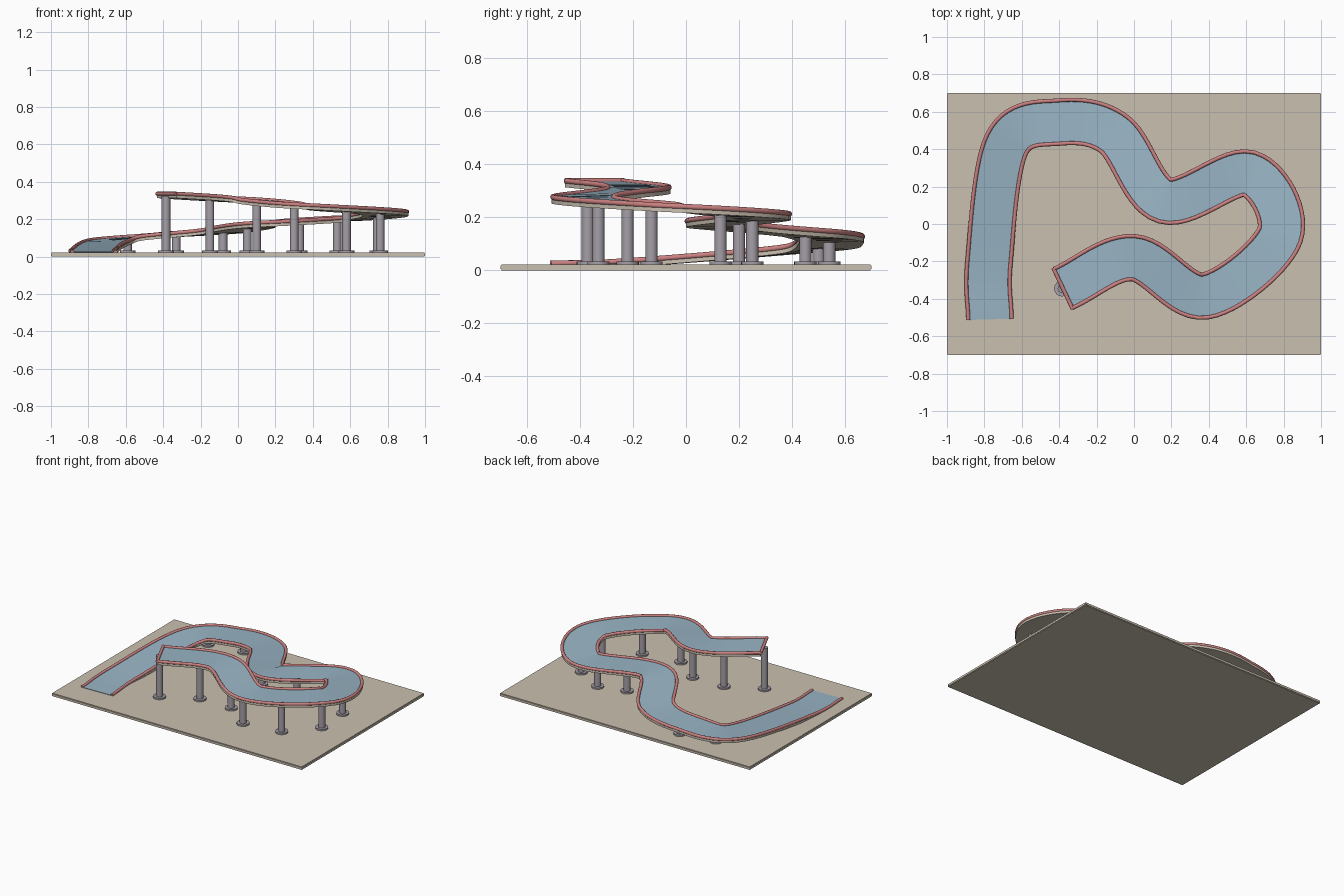
import bpy, bmesh, math
from mathutils import Vector

if "Cube" in bpy.data.objects:
    bpy.data.objects.remove(bpy.data.objects["Cube"])


def material(name, rgb):
    m = bpy.data.materials.new(name)
    m.diffuse_color = (*rgb, 1)
    m.use_nodes = True
    m.node_tree.nodes["Principled BSDF"].inputs["Base Color"].default_value = m.diffuse_color
    return m


BLUE = material("blue", (0.32, 0.46, 0.56))
RED = material("red", (0.60, 0.22, 0.22))
SAND = material("sand", (0.60, 0.53, 0.44))
METAL = material("metal", (0.38, 0.35, 0.39))


def finish(bm, name, mat):
    bmesh.ops.recalc_face_normals(bm, faces=bm.faces)
    me = bpy.data.meshes.new(name)
    bm.to_mesh(me)
    bm.free()
    ob = bpy.data.objects.new(name, me)
    bpy.context.collection.objects.link(ob)
    me.materials.append(mat)
    bpy.ops.object.select_all(action='DESELECT')
    ob.select_set(True)
    bpy.context.view_layer.objects.active = ob
    bpy.ops.object.shade_smooth_by_angle(angle=math.radians(35))
    return ob


def catmull(ctrl, steps):
    p = [Vector(c) for c in ctrl]
    p = [2 * p[0] - p[1]] + p + [2 * p[-1] - p[-2]]
    out = []
    for i in range(1, len(p) - 2):
        a, b, c, d = p[i - 1:i + 3]
        for k in range(steps):
            t = k / steps
            out.append(0.5 * (2 * b + (c - a) * t + (2 * a - 5 * b + 4 * c - d) * t * t
                              + (3 * b - a - 3 * c + d) * t ** 3))
    return out + [p[-2]]


def side_vectors(path):
    res = []
    for i in range(len(path)):
        t = path[min(i + 1, len(path) - 1)] - path[max(i - 1, 0)]
        res.append(Vector((-t.y, t.x, 0)).normalized())
    return res


def sweep(name, path, profile, mat):
    """Sweep a closed (sideways, up) profile along a path, keeping it upright."""
    bm = bmesh.new()
    rings = [[bm.verts.new(p + s * u + Vector((0, 0, h))) for u, h in profile]
             for p, s in zip(path, side_vectors(path))]
    n = len(profile)
    for a, b in zip(rings, rings[1:]):
        for j in range(n):
            bm.faces.new((a[j], a[(j + 1) % n], b[(j + 1) % n], b[j]))
    bm.faces.new(rings[0])
    bm.faces.new(rings[-1])
    return finish(bm, name, mat)


def box_profile(u0, u1, h0, h1):
    return [(u0, h0), (u1, h0), (u1, h1), (u0, h1)]


def rail_profile(u):
    return [(u + 0.0105 * math.cos(math.tau * k / 12),
             -0.0105 + 0.0105 * math.sin(math.tau * k / 12)) for k in range(12)]


# base board
bm = bmesh.new()
bmesh.ops.create_cube(bm, size=1)
for v in bm.verts:
    v.co = (v.co.x * 2, v.co.y * 1.4, (v.co.z + 0.5) * 0.022)
bmesh.ops.bevel(bm, geom=bm.edges[:], offset=0.004, segments=2, affect='EDGES')
finish(bm, "base_board", SAND)

# descending winding path (height is the top of the rails)
path = catmull([(-0.38, -0.345, 0.347), (-0.005, -0.18, 0.322), (0.38, -0.385, 0.285),
                (0.78, -0.06, 0.255), (0.615, 0.27, 0.225), (0.165, 0.125, 0.193),
                (-0.105, 0.48, 0.155), (-0.40, 0.545, 0.132), (-0.68, 0.43, 0.100),
                (-0.775, -0.2, 0.047), (-0.77, -0.51, 0.036)], 14)

# deck slab, running surface and side rails
sweep("deck_slab", path, box_profile(-0.122, 0.122, -0.034, -0.015), SAND)
sweep("running_surface", path, box_profile(-0.115, 0.115, -0.016, -0.011), BLUE)
for name, u in (("left_rail", 0.116), ("right_rail", -0.116)):
    sweep(name, path, rail_profile(u), RED)

# rail closing the upper end
s0 = side_vectors(path)[0]
sweep("start_rail", [path[0] + s0 * 0.122, path[0] - s0 * 0.122], rail_profile(0), RED)


# supports
def cylinder(bm, x, y, r, z0, z1):
    g = bmesh.ops.create_cone(bm, cap_ends=True, segments=24, radius1=r, radius2=r, depth=z1 - z0)
    bmesh.ops.translate(bm, verts=g['verts'], vec=(x, y, (z0 + z1) / 2))


supports = [(-0.385, -0.345), (-0.15, -0.22), (0.10, -0.22), (0.30, -0.37), (0.58, -0.33),
            (0.76, -0.13), (0.745, 0.13), (0.53, 0.25), (0.33, 0.20), (0.05, 0.20),
            (-0.08, 0.45), (-0.33, 0.54), (-0.59, 0.50)]
for i, (x, y) in enumerate(supports):
    top = min(path, key=lambda p: (p.x - x) ** 2 + (p.y - y) ** 2).z - 0.022
    bm = bmesh.new()
    cylinder(bm, x, y, 0.023, 0.02, top)
    finish(bm, f"support_post_{i + 1}", METAL)
    bm = bmesh.new()
    cylinder(bm, x, y, 0.042, 0.02, 0.033)
    finish(bm, f"support_foot_{i + 1}", METAL)
